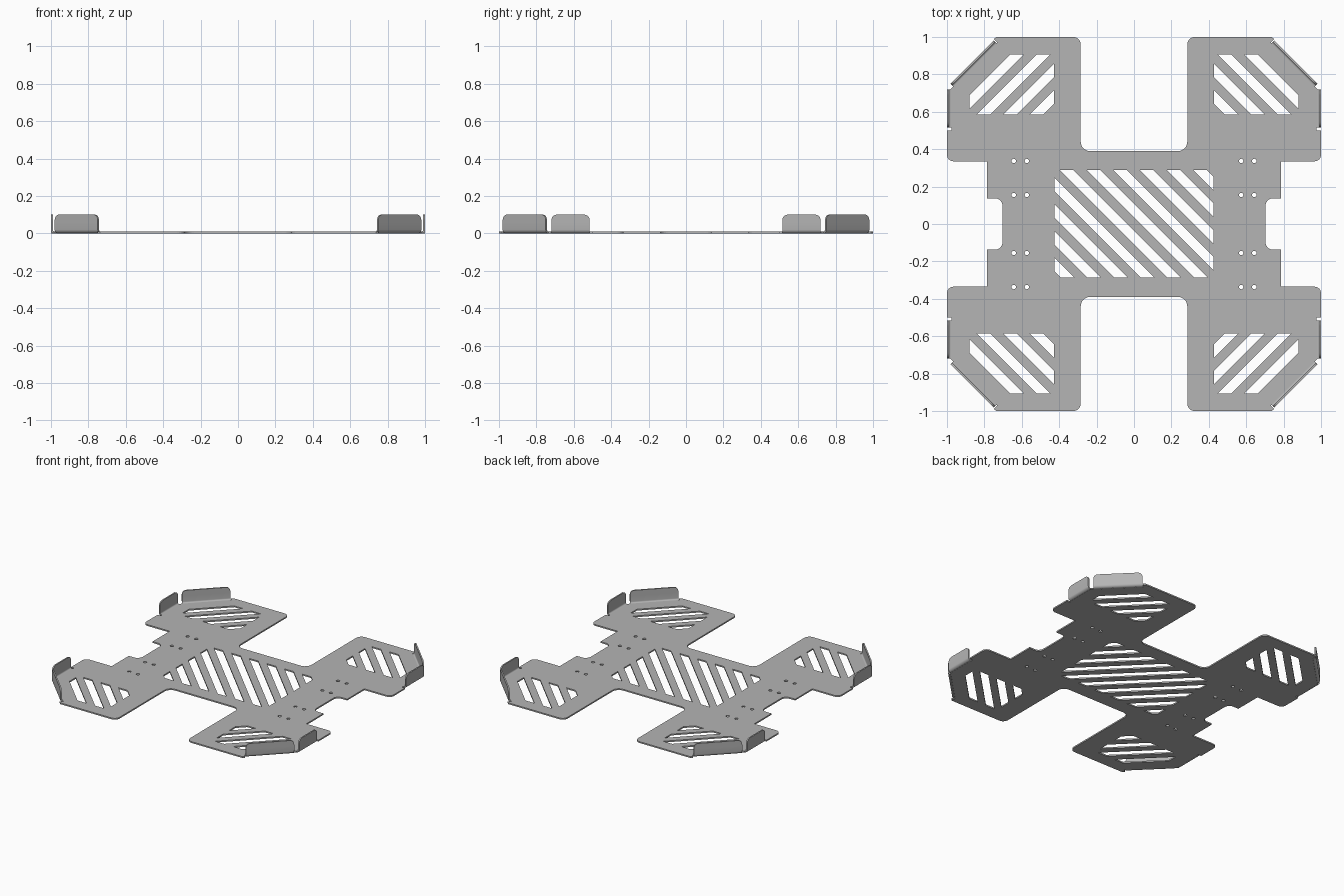
import bpy, bmesh, math
from mathutils import Vector

if "Cube" in bpy.data.objects:
    bpy.data.objects.remove(bpy.data.objects["Cube"])

T = 0.01          # sheet thickness
PITCH = 0.1425    # slot spacing
SLOT = 0.072      # slot width measured along x

steel = bpy.data.materials.new("sheet_grey")
steel.diffuse_color = (0.46, 0.46, 0.46, 1)
steel.use_nodes = True
steel.node_tree.nodes["Principled BSDF"].inputs["Base Color"].default_value = steel.diffuse_color


def fillet(points, steps=6):
    """Round each (x, y, radius) corner of a closed polygon."""
    out = []
    for i, (x, y, r) in enumerate(points):
        p = Vector((x, y))
        if r == 0:
            out.append(p)
            continue
        a = (Vector(points[i - 1][:2]) - p).normalized()
        b = (Vector(points[(i + 1) % len(points)][:2]) - p).normalized()
        half = a.angle(b) / 2
        d = r / math.tan(half)
        centre = p + (a + b).normalized() * (r / math.sin(half))
        start, end = p + a * d - centre, p + b * d - centre
        sweep = start.angle(end)
        for k in range(steps + 1):
            t = k / steps
            out.append(centre + (start * math.sin((1 - t) * sweep)
                                 + end * math.sin(t * sweep)) / math.sin(sweep))
    return out


def clip(poly, n, c):
    """Keep the side of a convex polygon where n.p <= c."""
    out = []
    for i, b in enumerate(poly):
        a = poly[i - 1]
        da, db = n.dot(a) - c, n.dot(b) - c
        if da * db < 0:
            out.append(a.lerp(b, da / (da - db)))
        if db <= 0:
            out.append(b)
    return out


def slots(region, centres):
    """Diagonal slots x + y = centre, trimmed to a region."""
    n = Vector((1, 1))
    region = [Vector(p) for p in region]
    strips = [clip(clip(region, n, c + SLOT / 2), -n, -(c - SLOT / 2)) for c in centres]
    return [s for s in strips if len(s) > 2]


def mirrored(loop, sx, sy):
    return [Vector((p[0] * sx, p[1] * sy)) for p in loop]


# Outline of one quarter, from the back middle round to the right middle
quarter = [(0.285, 0.39, 0.05), (0.285, 1, 0.04), (0.737, 1, 0), (0.75, 0.988, 0),
           (0.732, 0.97, 0), (0.736, 0.966, 0), (0.966, 0.736, 0), (0.98, 0.722, 0),
           (0.98, 0.515, 0), (0.975, 0.515, 0), (0.975, 0.5, 0), (1, 0.5, 0),
           (1, 0.335, 0.035), (0.787, 0.335, 0), (0.787, 0.137, 0), (0.703, 0.137, 0.04)]
right = quarter + [(x, -y, r) for x, y, r in reversed(quarter)]
loops = [fillet(right + [(-x, y, r) for x, y, r in reversed(right)])]

# Central vent
loops += slots([(-0.425, -0.285), (0.425, -0.285), (0.425, 0.288), (-0.425, 0.288)],
               [(k + 0.5) * PITCH for k in range(-5, 5)])

# Corner vents and screw holes
pad = slots([(0.428, 0.585), (0.88, 0.585), (0.88, 0.69), (0.665, 0.905), (0.428, 0.905)],
            [1.533 - k * PITCH for k in range(4)])
holes = [[(x + 0.012 * math.cos(k * math.pi / 6), y + 0.012 * math.sin(k * math.pi / 6))
          for k in range(12)] for x in (0.573, 0.643) for y in (0.155, 0.337)]
for sx in (1, -1):
    for sy in (1, -1):
        loops += [mirrored(l, sx, sy) for l in pad + holes]

# Base plate: filled 2D outline with openings, extruded to sheet thickness
curve = bpy.data.curves.new("plate_outline", 'CURVE')
curve.dimensions = '2D'
curve.fill_mode = 'BOTH'
curve.extrude = T / 2
for loop in loops:
    s = curve.splines.new('POLY')
    s.points.add(len(loop) - 1)
    for pt, p in zip(s.points, loop):
        pt.co = (p[0], p[1], T / 2, 1)
    s.use_cyclic_u = True
helper = bpy.data.objects.new("plate_outline", curve)
bpy.context.collection.objects.link(helper)
bpy.context.view_layer.update()
mesh = bpy.data.meshes.new_from_object(helper.evaluated_get(bpy.context.evaluated_depsgraph_get()))
bpy.data.objects.remove(helper)
bm = bmesh.new()
bm.from_mesh(mesh)
bmesh.ops.remove_doubles(bm, verts=bm.verts, dist=1e-5)
bmesh.ops.recalc_face_normals(bm, faces=bm.faces)
for f in bm.faces:
    f.smooth = False
bm.to_mesh(mesh)
bm.free()
mesh.materials.clear()
mesh.materials.append(steel)
plate = bpy.data.objects.new("base_plate", mesh)
bpy.context.collection.objects.link(plate)


def flange(name, a, b, sx, sy):
    """Upturned tab with a curved bend; a to b is the bend line on the plate."""
    a, b = Vector(a), Vector(b)
    along = (b - a).normalized()
    outward = Vector((-along.y, along.x))
    if outward.dot(a) < 0:
        outward.negate()
    length, r, top = (b - a).length, 0.03, 0.1
    arc = [k * math.pi / 12 for k in range(7)]
    cols = [(r - r * math.cos(t), top - r + r * math.sin(t)) for t in arc]
    cols += [(length - u, z) for u, z in reversed(cols)]
    bm = bmesh.new()
    grid = []
    for u, z_top in cols:
        path = [(0.015 * math.sin(t), 0.02 - 0.015 * math.cos(t)) for t in arc]
        path += [(0.015, 0.06), (0.015, z_top)]
        grid.append([])
        for d, z in path:
            p = a + along * u + outward * d
            grid[-1].append(bm.verts.new((p.x * sx, p.y * sy, z)))
    for c0, c1 in zip(grid, grid[1:]):
        for i in range(len(c0) - 1):
            bm.faces.new((c0[i], c1[i], c1[i + 1], c0[i + 1]))
    bmesh.ops.recalc_face_normals(bm, faces=bm.faces)
    me = bpy.data.meshes.new(name)
    bm.to_mesh(me)
    bm.free()
    me.materials.append(steel)
    ob = bpy.data.objects.new(name, me)
    bpy.context.collection.objects.link(ob)
    mod = ob.modifiers.new("thickness", 'SOLIDIFY')
    mod.thickness = T
    mod.offset = 0
    bpy.ops.object.select_all(action='DESELECT')
    ob.select_set(True)
    bpy.context.view_layer.objects.active = ob
    bpy.ops.object.modifier_apply(modifier=mod.name)
    bpy.ops.object.shade_smooth_by_angle(angle=math.radians(30))


# Side and corner tabs on all four arms
for sx, side in ((1, "right"), (-1, "left")):
    for sy, end in ((1, "back"), (-1, "front")):
        flange(f"side_tab_{end}_{side}", (0.98, 0.515), (0.98, 0.72), sx, sy)
        flange(f"corner_tab_{end}_{side}", (0.736, 0.966), (0.966, 0.736), sx, sy)
